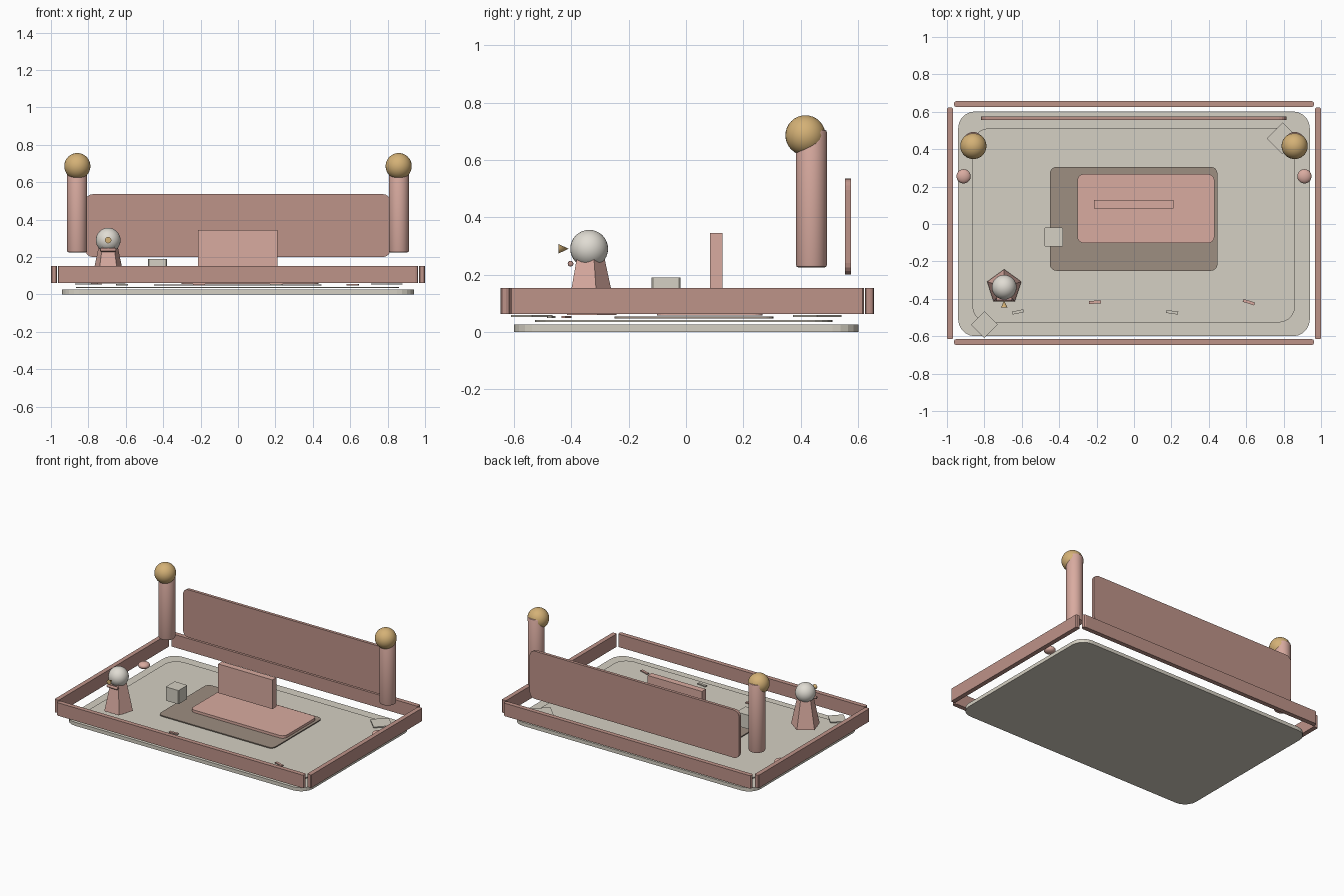
import bpy, bmesh, math
from mathutils import Matrix, Vector

if "Cube" in bpy.data.objects:
    bpy.data.objects.remove(bpy.data.objects["Cube"])


def srgb(r, g, b):
    f = lambda c: c / 12.92 if c <= 0.04045 else ((c + 0.055) / 1.055) ** 2.4
    return (f(r / 255), f(g / 255), f(b / 255), 1)


def material(name, rgb):
    m = bpy.data.materials.new(name)
    m.diffuse_color = srgb(*rgb)
    m.use_nodes = True
    m.node_tree.nodes["Principled BSDF"].inputs["Base Color"].default_value = m.diffuse_color
    return m


STONE = material("pale_stone", (213, 208, 195))
ROSE = material("dusty_rose", (190, 147, 137))
PINK = material("light_pink", (217, 171, 160))
BROWN = material("taupe", (157, 142, 129))
GOLD = material("gold", (212, 177, 118))
WHITE = material("off_white", (224, 220, 211))


def finish(bm, name, mat, loc, smooth=False):
    bmesh.ops.recalc_face_normals(bm, faces=bm.faces)
    me = bpy.data.meshes.new(name)
    bm.to_mesh(me)
    bm.free()
    me.materials.append(mat)
    ob = bpy.data.objects.new(name, me)
    ob.location = loc
    bpy.context.collection.objects.link(ob)
    if smooth:
        bpy.ops.object.select_all(action='DESELECT')
        ob.select_set(True)
        bpy.context.view_layer.objects.active = ob
        bpy.ops.object.shade_smooth_by_angle(angle=math.radians(40))
    return ob


def slab(name, mat, lo, hi, radius=0.0, axis='z', seg=5, turn=0):
    """Box from lo to hi; the outline seen along the axis has rounded corners."""
    lo, hi = Vector(lo), Vector(hi)
    size = hi - lo
    bm = bmesh.new()
    bmesh.ops.create_cube(bm, size=1, matrix=Matrix.Diagonal((*size, 1)))
    if radius:
        k = 'xyz'.index(axis)
        edges = [e for e in bm.edges
                 if abs(e.verts[0].co[k] - e.verts[1].co[k]) > size[k] * 0.5]
        bmesh.ops.bevel(bm, geom=edges, offset=radius, segments=seg,
                        profile=0.5, affect='EDGES')
    ob = finish(bm, name, mat, (lo + hi) / 2)
    ob.rotation_euler.z = math.radians(turn)
    return ob


def ball(name, mat, loc, r, flat=1.0):
    bm = bmesh.new()
    bmesh.ops.create_uvsphere(bm, u_segments=32, v_segments=16, radius=r,
                              matrix=Matrix.Diagonal((1, 1, flat, 1)))
    return finish(bm, name, mat, loc, True)


def cone(name, mat, loc, r1, r2, depth, n, rot=Matrix(), bevel=0, smooth=True):
    bm = bmesh.new()
    bmesh.ops.create_cone(bm, cap_ends=True, segments=n, radius1=r1, radius2=r2,
                          depth=depth, matrix=rot)
    if bevel:
        rims = [e for e in bm.edges if any(len(f.verts) > 4 for f in e.link_faces)]
        bmesh.ops.bevel(bm, geom=rims, offset=bevel, segments=2, profile=0.5,
                        affect='EDGES')
    return finish(bm, name, mat, loc, smooth)


# Floor layers
slab("base_floor", STONE, (-0.94, -0.6, 0), (0.94, 0.602, 0.025), 0.09)
slab("inner_floor", STONE, (-0.865, -0.527, 0.034), (0.862, 0.512, 0.041), 0.09)
slab("rug", BROWN, (-0.45, -0.25, 0.047), (0.446, 0.305, 0.054), 0.035)
slab("mat", PINK, (-0.303, -0.102, 0.057), (0.43, 0.267, 0.075), 0.035)

# Low surrounding frame
for side, y in (("front", -0.631), ("back", 0.641)):
    slab(side + "_rail", ROSE, (-0.963, y - 0.016, 0.062), (0.963, y + 0.016, 0.153),
         0.013, 'z', 2)
for side, x in (("left", -0.984), ("right", 0.984)):
    slab(side + "_rail", ROSE, (x - 0.016, -0.615, 0.062), (x + 0.016, 0.622, 0.153),
         0.005, 'z', 1)

# Back wall and small upright board
slab("back_wall", ROSE, (-0.817, 0.555, 0.2), (0.815, 0.576, 0.536), 0.04, 'y', 4)
slab("upright_board", PINK, (-0.213, 0.083, 0.14), (0.21, 0.127, 0.345))

# Posts with gold balls, and flat buttons by the side rails
for side, s in (("left", -1), ("right", 1)):
    cone(side + "_post", PINK, (s * 0.86, 0.438, 0.465), 0.054, 0.054, 0.48, 32,
         bevel=0.008)
    ball(side + "_post_ball", GOLD, (s * 0.859, 0.417, 0.686), 0.07)
    ball(side + "_button", PINK, (s * 0.911, 0.255, 0.085), 0.038, 0.6)

# Small block, corner tiles and scattered strips
slab("small_block", STONE, (-0.48, -0.12, 0.093), (-0.38, -0.02, 0.19), 0.004, 'z', 1)
for name, x, y, h in (("front_tile", -0.8, -0.538, 0.051), ("back_tile", 0.795, 0.458, 0.06)):
    slab(name, STONE, (x - h, y - h, 0.052), (x + h, y + h, 0.059), turn=45)
for i, (x, y, turn, mat) in enumerate(((-0.62, -0.47, 12, STONE), (-0.208, -0.418, 3, PINK),
                                       (0.204, -0.472, -8, STONE), (0.614, -0.418, -18, PINK))):
    slab("strip_%d" % (i + 1), mat, (x - 0.032, y - 0.008, 0.048),
         (x + 0.032, y + 0.008, 0.056), turn=turn)

# Figure: five-sided body, round head, beak and collar
FX, FY = -0.694, -0.338
body = cone("figure_body", PINK, (FX, FY, 0.157), 0.096, 0.054, 0.195, 5, smooth=False)
top = max(body.data.vertices, key=lambda v: v.co.y).co
body.rotation_euler.z = math.atan2(top.x, top.y)  # one corner points backwards
ball("figure_head", WHITE, (FX, FY, 0.29), 0.066)
cone("figure_beak", GOLD, (FX, -0.428, 0.29), 0.017, 0, 0.036, 16,
     Matrix.Rotation(-math.pi / 2, 4, 'X'))
cone("figure_collar", ROSE, (FX, -0.403, 0.238), 0.01, 0.01, 0.085, 12,
     Matrix.Rotation(math.pi / 2, 4, 'Y'), bevel=0.004)
